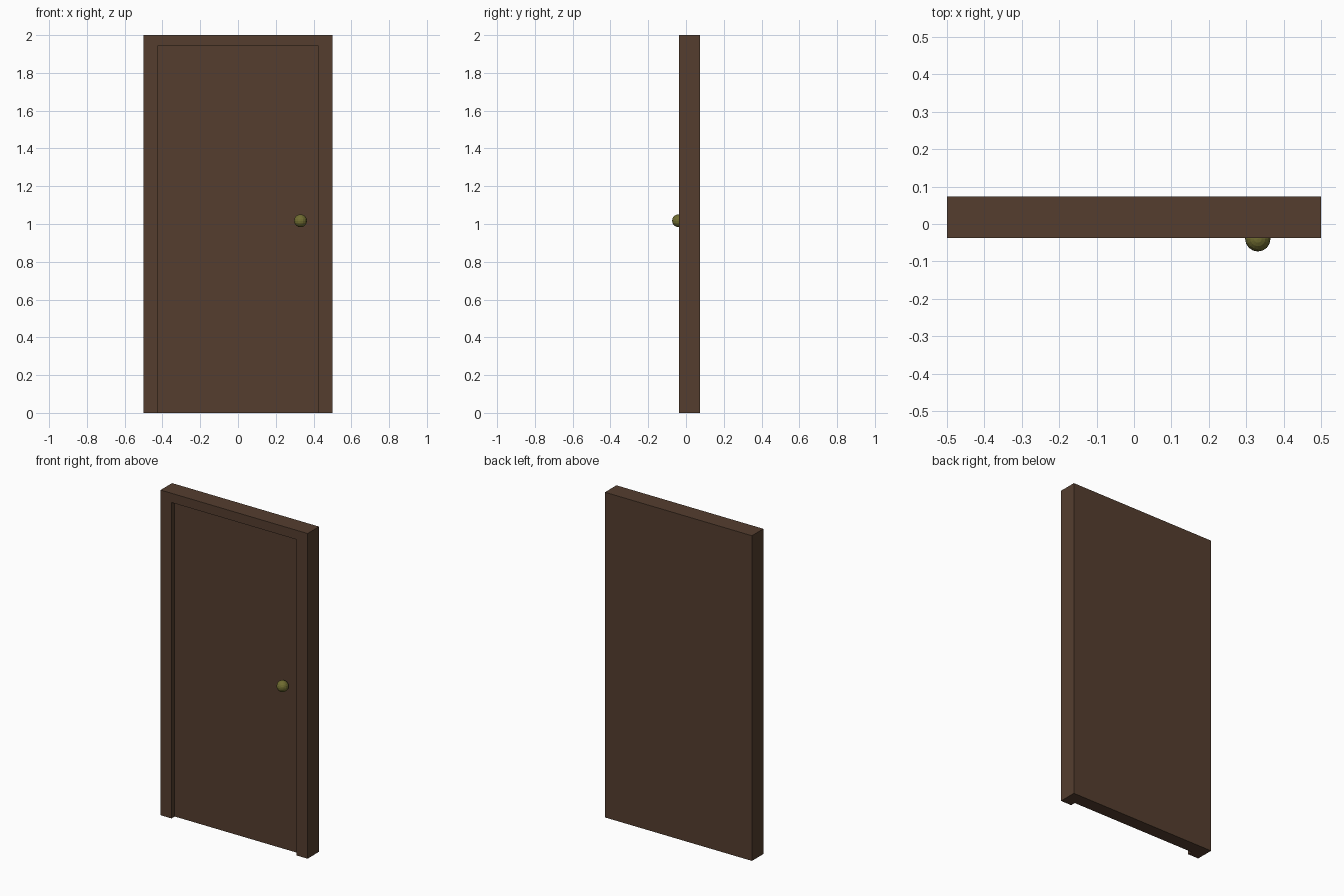
import bpy, bmesh

if "Cube" in bpy.data.objects:
    bpy.data.objects.remove(bpy.data.objects["Cube"])

HW, IW = 0.5, 0.426          # half widths: outside, door opening
TOP, ITOP = 2.0, 1.943       # heights: outside, door opening
YF, YP, YB = -0.038, -0.007, 0.0735   # frame front, recessed leaf, back


def material(name, rgb):
    m = bpy.data.materials.new(name)
    m.diffuse_color = (*rgb, 1)
    m.use_nodes = True
    m.node_tree.nodes["Principled BSDF"].inputs["Base Color"].default_value = m.diffuse_color
    return m


def add_object(name, bm, mat):
    bmesh.ops.recalc_face_normals(bm, faces=bm.faces)
    me = bpy.data.meshes.new(name)
    bm.to_mesh(me)
    bm.free()
    me.materials.append(mat)
    ob = bpy.data.objects.new(name, me)
    bpy.context.collection.objects.link(ob)
    return ob


# Door with frame: one solid, the opening recessed down to the floor
bm = bmesh.new()


def arch(w, h, y):
    return [bm.verts.new((x, y, z)) for x, z in ((-w, 0), (-w, h), (w, h), (w, 0))]


back = arch(HW, TOP, YB)
front = arch(HW, TOP, YF)
opening = arch(IW, ITOP, YF)
leaf = arch(IW, ITOP, YP)
for a, b in ((back, front), (front, opening), (opening, leaf)):
    for i in range(3):
        bm.faces.new((a[i], a[i + 1], b[i + 1], b[i]))
bm.faces.new(back)
bm.faces.new(leaf)
# underside follows the U-shaped plan
bm.faces.new((back[0], front[0], opening[0], leaf[0],
              leaf[3], opening[3], front[3], back[3]))
add_object("door_and_frame", bm, material("dark_wood", (0.09, 0.048, 0.028)))

# Round knob
bm = bmesh.new()
bmesh.ops.create_uvsphere(bm, u_segments=16, v_segments=10, radius=0.034)
knob = add_object("knob", bm, material("brass", (0.16, 0.15, 0.03)))
knob.location = (0.331, -0.0395, 1.017)
